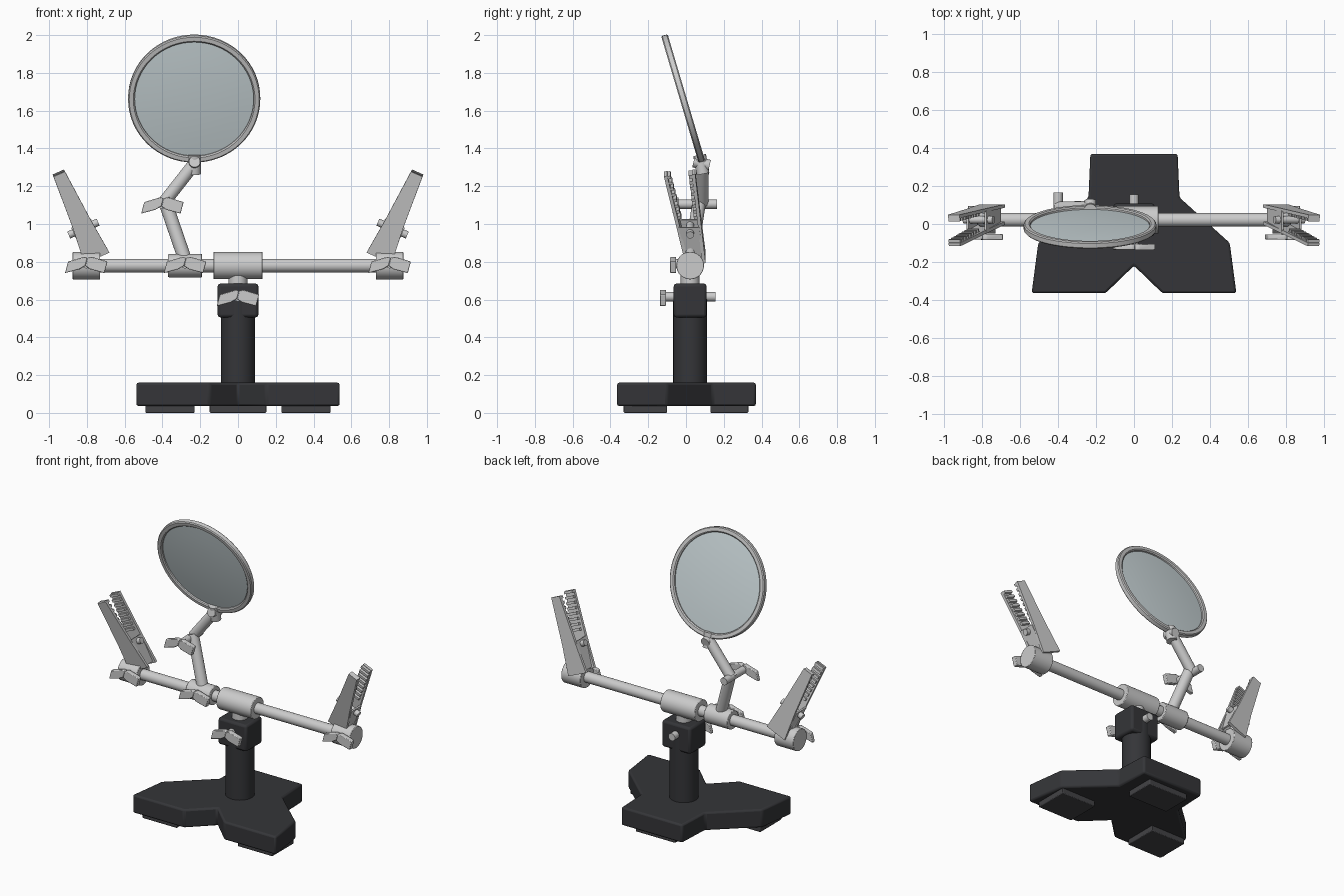
import bpy, bmesh
from math import radians, sin, cos, pi
from mathutils import Vector as V

if "Cube" in bpy.data.objects:
    bpy.data.objects.remove(bpy.data.objects["Cube"])


def material(name, color):
    m = bpy.data.materials.new(name)
    m.diffuse_color = color
    m.use_nodes = True
    m.node_tree.nodes["Principled BSDF"].inputs["Base Color"].default_value = m.diffuse_color
    return m


BLACK = material("black_enamel", (0.035, 0.036, 0.04, 1))
PAD = material("rubber", (0.055, 0.055, 0.06, 1))
GLASS = material("lens_glass", (0.6, 0.68, 0.7, 0.65))


def finish(name, bm, mat=None, bevel=0):
    bmesh.ops.recalc_face_normals(bm, faces=bm.faces)
    me = bpy.data.meshes.new(name)
    bm.to_mesh(me)
    bm.free()
    ob = bpy.data.objects.new(name, me)
    bpy.context.collection.objects.link(ob)
    if mat:
        me.materials.append(mat)
    if bevel:
        b = ob.modifiers.new("bevel", 'BEVEL')
        b.width, b.segments, b.limit_method = bevel, 2, 'ANGLE'
    bpy.ops.object.select_all(action='DESELECT')
    ob.select_set(True)
    bpy.context.view_layer.objects.active = ob
    bpy.ops.object.shade_smooth_by_angle(angle=radians(35))
    return ob


def prism(name, pts, o, u, v, depth, mat=None, bevel=0):
    """Polygon in the u/v plane, thickened evenly about it."""
    o, u, v = V(o), V(u).normalized(), V(v).normalized()
    n = u.cross(v) * depth
    bm = bmesh.new()
    f = bm.faces.new([bm.verts.new(o + u * a + v * b - n / 2) for a, b in pts])
    r = bmesh.ops.extrude_face_region(bm, geom=[f])
    bmesh.ops.translate(bm, vec=n, verts=[g for g in r["geom"] if isinstance(g, bmesh.types.BMVert)])
    return finish(name, bm, mat, bevel)


def rect(w, h):
    return [(-w / 2, -h / 2), (w / 2, -h / 2), (w / 2, h / 2), (-w / 2, h / 2)]


def box(name, lo, hi, mat=None, bevel=0):
    c = (V(lo) + V(hi)) / 2
    s = V(hi) - V(lo)
    return prism(name, rect(s.x, s.y), c, (1, 0, 0), (0, 1, 0), s.z, mat, bevel)


def rod(name, p, q, r, r2=None, mat=None, bevel=0, seg=32):
    p, q = V(p), V(q)
    bm = bmesh.new()
    bmesh.ops.create_cone(bm, cap_ends=True, segments=seg, radius1=r,
                          radius2=r if r2 is None else r2, depth=(q - p).length)
    m = (q - p).to_track_quat('Z', 'Y').to_matrix().to_4x4()
    m.translation = (p + q) / 2
    bm.transform(m)
    return finish(name, bm, mat, bevel)


def ball(name, c, r):
    bm = bmesh.new()
    bmesh.ops.create_uvsphere(bm, u_segments=24, v_segments=12, radius=r)
    bmesh.ops.translate(bm, vec=c, verts=bm.verts)
    return finish(name, bm)


def lathe(name, prof, loc, tilt, closed, mat=None):
    bm = bmesh.new()
    vs = [bm.verts.new((r, 0, z)) for r, z in prof]
    es = [bm.edges.new(e) for e in zip(vs, vs[1:] + ([vs[0]] if closed else []))]
    bmesh.ops.spin(bm, geom=vs + es, cent=(0, 0, 0), axis=(0, 0, 1), angle=2 * pi, steps=64)
    bmesh.ops.remove_doubles(bm, verts=bm.verts, dist=1e-4)
    ob = finish(name, bm, mat)
    ob.location, ob.rotation_euler.x = loc, tilt
    return ob


def wing_screw(name, x, y, z, back):
    """Wing nut at front face y, with its bolt running back."""
    rod(name + "_bolt", (x, y, z), (x, back, z), 0.025, seg=20)
    for s in (-1, 1):
        a = radians(15)
        prism(name + "_wing", [(0, -0.022), (0.03, -0.033), (0.108, -0.033), (0.108, 0.03), (0.02, 0.033), (0, 0.022)],
              (x, y, z + 0.01), (s * cos(a), 0, -sin(a)), (s * sin(a) * s, 0, cos(a)), 0.032, bevel=0.004)


# Three-legged base with pads
half = [(0, -0.22), (0.15, -0.365), (0.54, -0.365), (0.505, -0.1), (0.24, 0.14), (0.23, 0.37)]
prism("base", half + [(-x, y) for x, y in half[:0:-1]], (0, 0, 0.098), (1, 0, 0), (0, 1, 0), 0.124, BLACK, 0.012)
for x in (-0.36, 0.36):
    box("front_pad", (x - 0.13, -0.33, 0), (x + 0.13, -0.1, 0.045), PAD, 0.005)
box("back_pad", (-0.15, 0.13, 0), (0.15, 0.33, 0.045), PAD, 0.005)

# Column and clamp head
Y = 0.022
rod("column", (0, Y, 0.15), (0, Y, 0.6), 0.09, mat=BLACK)
box("clamp_head", (-0.108, Y - 0.087, 0.505), (0.108, Y + 0.087, 0.685), BLACK, 0.015)
wing_screw("head_screw", 0, -0.122, 0.615, 0.155)
rod("neck", (0, Y, 0.66), (0, Y, 0.74), 0.05)

# Cross bar with sleeves
Z = 0.78
rod("cross_bar", (-0.85, Y, Z), (0.85, Y, Z), 0.036)
rod("center_sleeve", (-0.13, Y, Z), (0.13, Y, Z), 0.072, bevel=0.004)
rod("arm_sleeve", (-0.37, Y, Z), (-0.19, Y, Z), 0.062, bevel=0.004)
wing_screw("arm_sleeve_screw", -0.28, -0.068, 0.79, Y)

# Jointed lens arm
rod("lower_arm", (-0.28, Y, 0.81), (-0.39, 0.072, 1.13), 0.036)
rod("upper_arm", (-0.395, 0.085, 1.11), (-0.23, 0.087, 1.32), 0.034)
wing_screw("elbow_screw", -0.4, -0.055, 1.105, 0.165)
rod("lens_socket", (-0.23, 0.09, 1.265), (-0.23, 0.072, 1.365), 0.034)
rod("socket_pin", (-0.23, 0.04, 1.33), (-0.23, 0.125, 1.31), 0.03)

# Tilted magnifier
C, T = (-0.232, -0.015, 1.664), radians(106.5)
lathe("lens_rim", [(0.315, -0.012), (0.322, -0.018), (0.344, -0.018), (0.35, -0.012),
                   (0.35, 0.012), (0.344, 0.018), (0.322, 0.018), (0.315, 0.012)], C, T, True)
dome = [(0, 0.016), (0.12, 0.014), (0.23, 0.009), (0.318, 0.002)]
lathe("lens", dome + [(r, -z) for r, z in dome[::-1]], C, T, False, GLASS)

# Spring clips at both ends of the bar
jaw = [(-0.075, 0), (0.07, 0), (0.05, 0.2), (0.033, 0.5), (-0.033, 0.5), (-0.055, 0.2)]
for s, side in ((-1, "left"), (1, "right")):
    rod(side + "_clip_sleeve", (s * 0.73, Y, Z), (s * 0.875, Y, Z), 0.073, bevel=0.003)
    wing_screw(side + "_clip_screw", s * 0.803, -0.068, 0.79, Y)
    U = V((s * 0.915, 0, -0.402))
    along = V((s * 0.2, 0, 0.455)).normalized()
    for nm, y0, y1, inward in (("front_jaw", 0.005, -0.11, 1), ("back_jaw", 0.095, 0.04, -1)):
        o = V((s * 0.75, y0, 0.82))
        D = (V((s * 0.95, y1, 1.272)) - o).normalized()
        N = U.cross(D).normalized()
        N *= inward if N.y > 0 else -inward
        prism(f"{side}_{nm}", jaw, o, U, D, 0.018)
        for i in range(8):
            t = 0.25 + i * 0.034
            prism(f"{side}_{nm}_tooth", rect(0.066, 0.017), o + D * t + N * 0.016, U, D, 0.02)
    # Folded flanges, hinge pin and mounting post
    for k in (-1, 1):
        prism(side + "_clip_flange", [(0.01, 0.01), (0.095, 0.01), (0.07, 0.2), (-0.04, 0.2)],
              V((s * 0.75, 0, 0.82)) + U * 0.052 * k, (0, 1, 0), along, 0.01)
    h = V((s * 0.75, Y, 0.82)) + along * 0.17
    rod(side + "_hinge_pin", h - U * 0.085, h + U * 0.085, 0.02, seg=16)
    rod(side + "_clip_post", (s * 0.8, Y, 0.8), (s * 0.8, Y, 0.93), 0.035)
    ball(side + "_clip_ball", (s * 0.8, Y, 0.94), 0.036)
